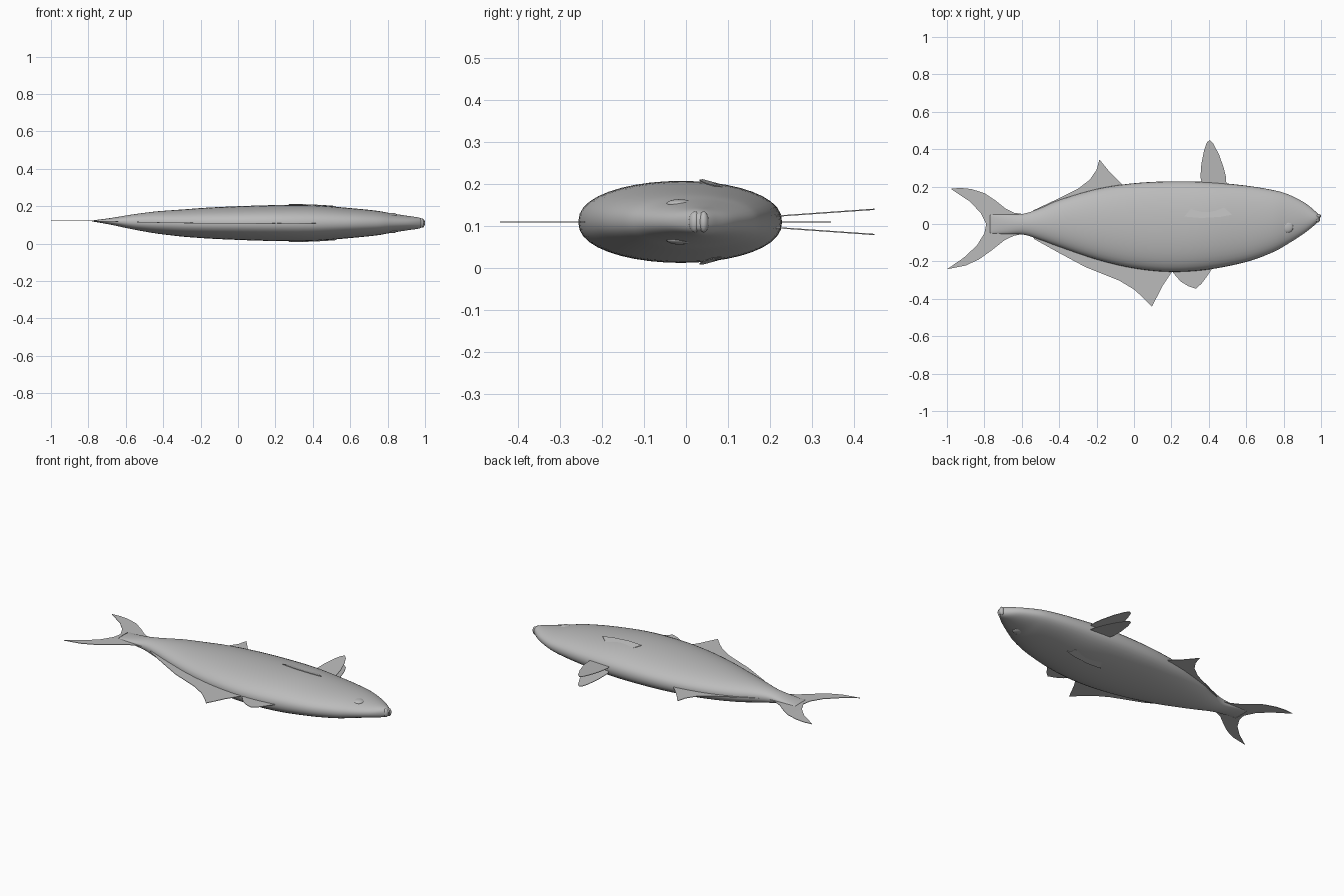
import bpy, bmesh, math

if "Cube" in bpy.data.objects:
    bpy.data.objects.remove(bpy.data.objects["Cube"])

MID = 0.11  # height of the fish's plane of symmetry

grey = bpy.data.materials.new("plain grey")
grey.use_nodes = True
COLOUR = (0.5, 0.5, 0.5, 1)
grey.diffuse_color = COLOUR
grey.node_tree.nodes["Principled BSDF"].inputs["Base Color"].default_value = COLOUR


def finish(name, bm, smooth=True):
    bmesh.ops.recalc_face_normals(bm, faces=bm.faces)
    mesh = bpy.data.meshes.new(name)
    bm.to_mesh(mesh)
    bm.free()
    mesh.materials.append(grey)
    for face in mesh.polygons:
        face.use_smooth = smooth
    obj = bpy.data.objects.new(name, mesh)
    bpy.context.collection.objects.link(obj)
    return obj


def catmull(a, b, c, d, t):
    return 0.5 * (2 * b + (c - a) * t + (2 * a - 5 * b + 4 * c - d) * t * t
                  + (3 * b - a - 3 * c + d) * t ** 3)


def bend(x):
    """Slight sideways bend of the tail."""
    return MID + 0.012 * min(1, max(0, (-0.3 - x) / 0.5))


# Body stations: x, back edge y, belly edge y, half thickness
STATIONS = [
    (-0.77, -0.05, 0.05, 0.004), (-0.68, -0.054, 0.052, 0.018),
    (-0.59, -0.057, 0.055, 0.035), (-0.5, -0.085, 0.085, 0.05),
    (-0.4, -0.122, 0.128, 0.063), (-0.2, -0.19, 0.187, 0.08),
    (0, -0.237, 0.218, 0.09), (0.2, -0.256, 0.228, 0.096),
    (0.4, -0.243, 0.224, 0.096), (0.6, -0.203, 0.205, 0.08),
    (0.74, -0.152, 0.182, 0.066), (0.82, -0.108, 0.16, 0.052),
    (0.91, -0.05, 0.115, 0.038), (0.965, -0.006, 0.072, 0.03),
    (0.988, 0.017, 0.05, 0.02), (0.995, 0.028, 0.04, 0.01)]
SIDES, STEPS = 40, 5


def body():
    bm = bmesh.new()
    rings = []
    last = len(STATIONS) - 1
    for i in range(last):
        quad = [STATIONS[min(max(i + k, 0), last)] for k in (-1, 0, 1, 2)]
        for s in range(STEPS + (i == last - 1)):
            x, back, belly, w = (catmull(*v, s / STEPS) for v in zip(*quad))
            mid, half = (back + belly) / 2, (belly - back) / 2
            ring = []
            for k in range(SIDES):
                a = math.tau * k / SIDES
                c, sn = math.cos(a), math.sin(a)
                z = math.copysign(abs(sn) ** 0.88, sn) * w
                ring.append(bm.verts.new((x, mid + half * c, bend(x) + z)))
            rings.append(ring)
    for r, q in zip(rings, rings[1:]):
        for k in range(SIDES):
            n = (k + 1) % SIDES
            bm.faces.new((r[k], r[n], q[n], q[k]))
    bm.faces.new(rings[0])
    bm.faces.new(rings[-1])
    finish("body", bm)


def fin(name, outline, height, thick=0.003):
    """Thin plate with the given outline; height(x, y) sets its plane."""
    bm = bmesh.new()
    low = [bm.verts.new((x, y, height(x, y) - thick / 2)) for x, y in outline]
    face = bm.faces.new(low)
    extruded = bmesh.ops.extrude_face_region(bm, geom=[face])["geom"]
    for v in extruded:
        if isinstance(v, bmesh.types.BMVert):
            v.co.z += thick
    bmesh.ops.triangulate(bm, faces=[f for f in bm.faces if len(f.verts) > 4])
    finish(name, bm, smooth=False)


def ellipsoid(name, centre, size):
    bm = bmesh.new()
    bmesh.ops.create_uvsphere(bm, u_segments=24, v_segments=12, radius=1)
    bmesh.ops.scale(bm, vec=size, verts=bm.verts)
    bmesh.ops.translate(bm, vec=centre, verts=bm.verts)
    finish(name, bm)


body()

# Fins on the plane of symmetry
flat = lambda x, y: bend(x)
fin("tail_fin", [
    (-0.57, 0.05), (-0.64, 0.06), (-0.69, 0.085), (-0.74, 0.125), (-0.8, 0.165),
    (-0.87, 0.187), (-0.93, 0.193), (-0.98, 0.188), (-0.95, 0.168), (-0.88, 0.122),
    (-0.82, 0.06), (-0.79, 0), (-0.8, -0.05), (-0.84, -0.115), (-0.91, -0.18),
    (-1, -0.242), (-0.9, -0.222), (-0.83, -0.19), (-0.76, -0.14), (-0.69, -0.085),
    (-0.64, -0.062), (-0.57, -0.05)], flat)
fin("long_back_fin", [
    (-0.54, -0.05), (-0.535, -0.08), (-0.4, -0.155), (-0.26, -0.23), (-0.08, -0.302),
    (0, -0.35), (0.05, -0.395), (0.095, -0.442), (0.12, -0.395), (0.15, -0.335),
    (0.2, -0.26), (0.2, -0.2), (0, -0.19), (-0.2, -0.14), (-0.4, -0.08)], flat)
fin("front_back_fin", [
    (0.2, -0.22), (0.21, -0.262), (0.25, -0.308), (0.29, -0.332), (0.33, -0.346),
    (0.36, -0.32), (0.39, -0.28), (0.42, -0.235), (0.42, -0.2)], flat)
fin("rear_belly_fin", [
    (-0.54, 0.04), (-0.54, 0.072), (-0.4, 0.138), (-0.3, 0.188), (-0.235, 0.238),
    (-0.2, 0.29), (-0.185, 0.345), (-0.13, 0.278), (-0.06, 0.208), (-0.06, 0.17),
    (-0.2, 0.14), (-0.4, 0.08)], flat)

# Paired fins and eyes, mirrored across the plane of symmetry
for side, s in (("upper", 1), ("lower", -1)):
    fin(side + "_belly_fin", [
        (0.37, 0.19), (0.355, 0.25), (0.36, 0.32), (0.375, 0.395), (0.39, 0.437),
        (0.405, 0.448), (0.425, 0.428), (0.455, 0.37), (0.48, 0.3), (0.492, 0.25),
        (0.495, 0.19)], lambda x, y: MID + s * (0.014 + (y - 0.22) * 0.07))
    fin(side + "_side_fin", [
        (0.27, 0.04), (0.3, 0.078), (0.34, 0.118), (0.4, 0.138), (0.44, 0.125),
        (0.49, 0.08), (0.525, 0.05), (0.46, 0.038), (0.36, 0.032)],
        lambda x, y: MID + s * (0.1 - (y - 0.04) * 0.25 - (x - 0.27) * 0.03))
    ellipsoid(side + "_eye", (0.82, -0.015, MID + s * 0.042), (0.032, 0.032, 0.012))

# Lips either side of the mouth
ellipsoid("upper_lip", (0.978, 0.021, MID), (0.016, 0.014, 0.025))
ellipsoid("lower_lip", (0.984, 0.042, MID), (0.016, 0.012, 0.025))
